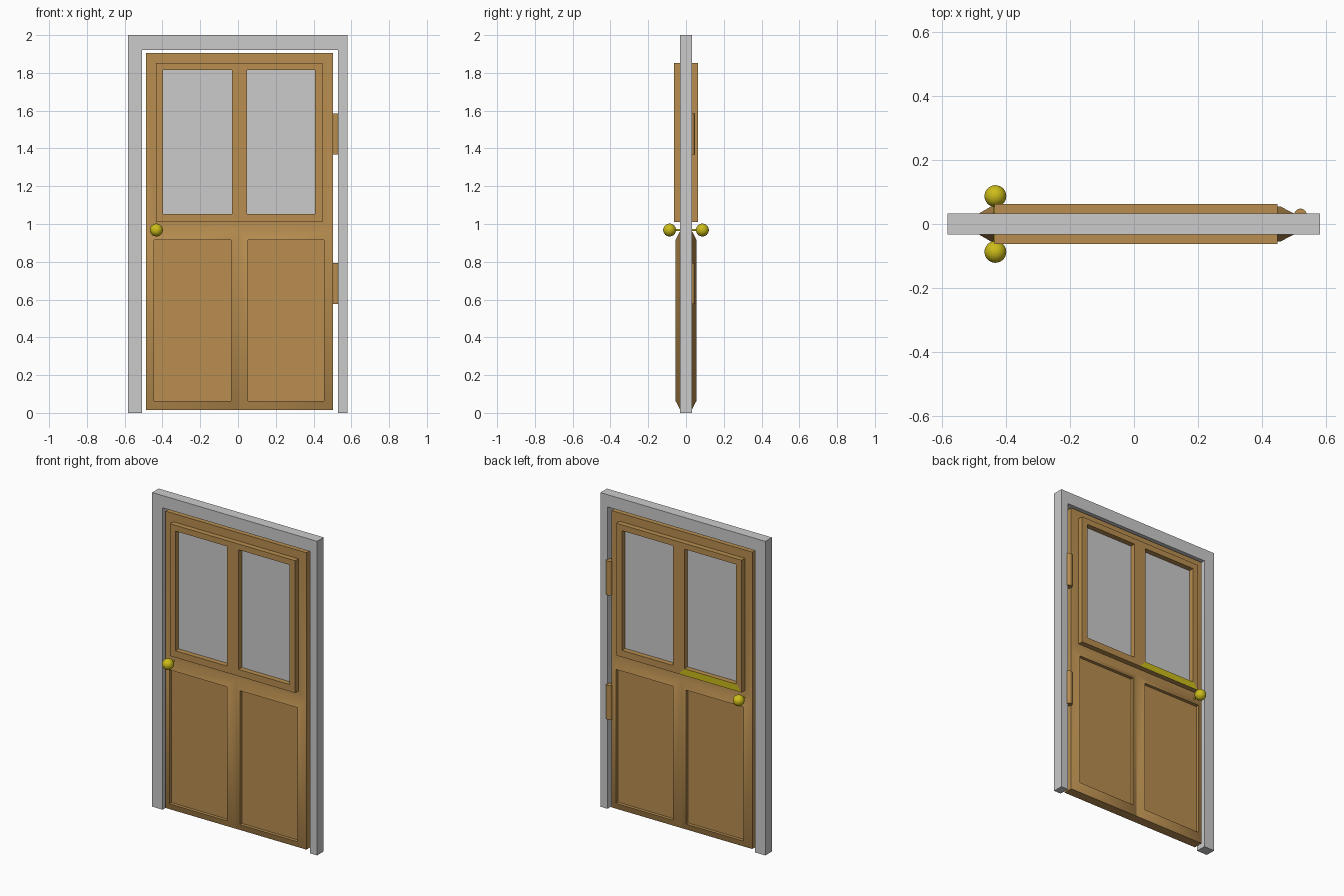
import bpy, bmesh

if "Cube" in bpy.data.objects:
    bpy.data.objects.remove(bpy.data.objects["Cube"])


def material(name, rgb):
    m = bpy.data.materials.new(name)
    m.diffuse_color = (*rgb, 1)
    m.use_nodes = True
    m.node_tree.nodes["Principled BSDF"].inputs["Base Color"].default_value = m.diffuse_color
    return m


WOOD = material("wood", (0.48, 0.27, 0.08))
BRASS = material("brass", (0.60, 0.50, 0.01))


def finish(name, bm, mats=(), angle=None):
    me = bpy.data.meshes.new(name)
    bm.to_mesh(me)
    bm.free()
    for m in mats:
        me.materials.append(m)
    ob = bpy.data.objects.new(name, me)
    bpy.context.collection.objects.link(ob)
    if angle:
        bpy.ops.object.select_all(action='DESELECT')
        bpy.context.view_layer.objects.active = ob
        ob.select_set(True)
        bpy.ops.object.shade_smooth_by_angle(angle=angle)
    return ob


def box(name, lo, hi):
    bm = bmesh.new()
    bmesh.ops.create_cube(bm, size=1)
    for v in bm.verts:
        v.co = [(a + b) / 2 + c * (b - a) for a, b, c in zip(lo, hi, v.co)]
    return finish(name, bm)


# door surround: inverted U profile given thickness
bm = bmesh.new()
outline = [(-.582, 0), (-.508, 0), (-.508, 1.922), (.53, 1.922),
           (.53, 0), (.58, 0), (.58, 2), (-.582, 2)]
face = bm.faces.new([bm.verts.new((x, -.033, z)) for x, z in outline])
ext = bmesh.ops.extrude_face_region(bm, geom=[face])
bmesh.ops.translate(bm, vec=(0, .066, 0),
                    verts=[g for g in ext["geom"] if isinstance(g, bmesh.types.BMVert)])
bmesh.ops.recalc_face_normals(bm, faces=bm.faces)
finish("door_frame", bm)

# door leaf: four cells of nested rectangles, repeated on both sides
MID, RAIL, LOW, RIM, TRIM = .007, .965, .03, .055, .063
EDGES = (-.488, .503)
bm = bmesh.new()


def cell(rings, side, cap, sill=False):
    """rings: (x0, x1, z0, z1, depth), joined from the outside in"""
    loops = [[(x0, side * d, z0), (x1, side * d, z0), (x1, side * d, z1), (x0, side * d, z1)]
             for x0, x1, z0, z1, d in rings]
    for k, (a, b) in enumerate(zip(loops, loops[1:])):
        for i in range(4):
            j = (i + 1) % 4
            q = [a[i], a[j], b[j], b[i]]
            # no walls where neighbouring cells meet
            if all(p[0] == MID for p in q) or all(p[2] == RAIL for p in q):
                continue
            f = bm.faces.new([bm.verts.new(p) for p in q])
            if sill and k == 3 and i == 0:
                f.material_index = 1
    if cap:
        bm.faces.new([bm.verts.new(p) for p in loops[-1]])


columns = [  # door half, lower panel, window trim, pane
    ((EDGES[0], MID), (-.445, -.038), (-.435, MID), (-.397, -.033)),
    ((MID, EDGES[1]), (.052, .456), (MID, .447), (.048, .407))]
for side in (-1, 1):
    for n, (half, panel, trim, pane) in enumerate(columns):
        low, inner = (.015, RAIL), (.063, .916)
        cell([(*half, *low, 0), (*half, *low, LOW), (*panel, *inner, RIM),
              (*panel, *inner, .035)], side, True)
        top, tz, pz = (RAIL, 1.905), (1.01, 1.852), (1.053, 1.815)
        cell([(*half, *top, 0), (*half, *top, LOW), (*trim, *tz, LOW), (*trim, *tz, TRIM),
              (*pane, *pz, TRIM), (*pane, *pz, 0)], side, False,
             sill=(side == 1 and n == 0))
bmesh.ops.remove_doubles(bm, verts=bm.verts, dist=1e-5)
bmesh.ops.recalc_face_normals(bm, faces=bm.faces)
finish("door_leaf", bm, (WOOD, BRASS), angle=1.0)

# window panes
for name, (*_, pane) in zip(("left", "right"), columns):
    box(f"{name}_pane", (pane[0], -.03, 1.053), (pane[1], .03, 1.815))


def cylinder(bm, radius, length, segments):
    return bmesh.ops.create_cone(bm, cap_ends=True, segments=segments, radius1=radius,
                                 radius2=radius, depth=length)["verts"]


# hinges
for name, z in (("lower_hinge", .685), ("upper_hinge", 1.477)):
    bm = bmesh.new()
    cylinder(bm, .02, .217, 24)
    finish(name, bm, (WOOD,), angle=.6).location = (.519, .028, z)

# knobs and their spindle
KNOB = (-.432, 0, .968)
for name, y in (("front_knob", -.087), ("back_knob", .087)):
    bm = bmesh.new()
    bmesh.ops.create_uvsphere(bm, u_segments=32, v_segments=16, radius=.034)
    finish(name, bm, (BRASS,), angle=.6).location = (KNOB[0], y, KNOB[2])
bm = bmesh.new()
cylinder(bm, .006, .16, 16)
spindle = finish("knob_spindle", bm, (BRASS,), angle=.6)
spindle.location = KNOB
spindle.rotation_euler.x = 1.5708
